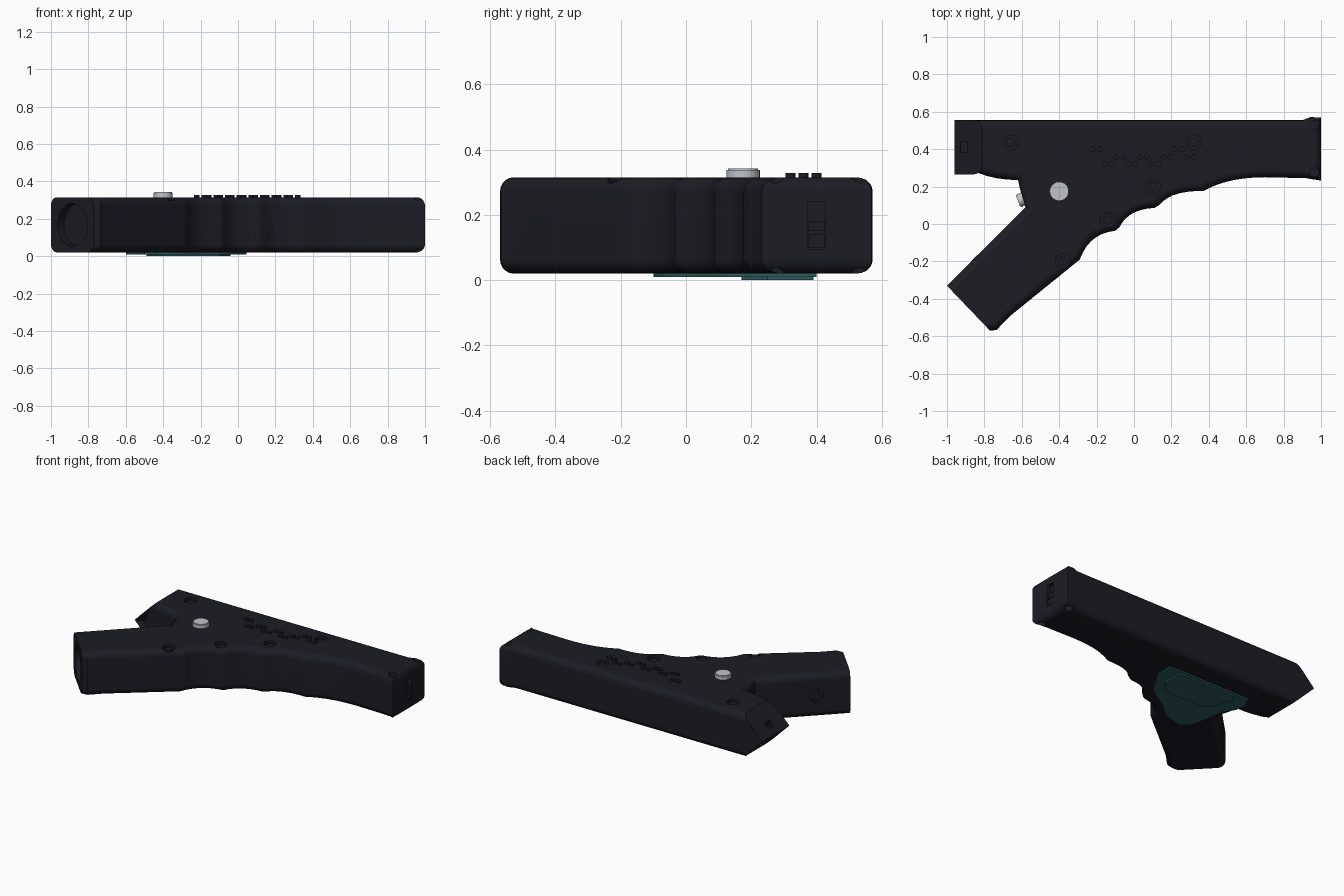
import bpy, bmesh, math
from mathutils import Vector, Matrix

old = bpy.data.objects.get("Cube")
if old:
    bpy.data.objects.remove(old, do_unlink=True)


def material(name, rgb, rough=0.5):
    m = bpy.data.materials.new(name)
    m.use_nodes = True
    m.diffuse_color = (*rgb, 1)
    b = m.node_tree.nodes["Principled BSDF"]
    b.inputs["Base Color"].default_value = (*rgb, 1)
    b.inputs["Roughness"].default_value = rough
    return m


DARK = material("charcoal plastic", (0.0115, 0.0115, 0.0185))
GREY = material("light grey", (0.52, 0.55, 0.58))
TEAL = material("dark teal", (0.025, 0.105, 0.11))
BOTTOM, TOP = 0.02, 0.315
MID = (BOTTOM + TOP) / 2


def finish(name, bm, mat, angle=35):
    bmesh.ops.recalc_face_normals(bm, faces=bm.faces)
    mesh = bpy.data.meshes.new(name)
    bm.to_mesh(mesh)
    bm.free()
    ob = bpy.data.objects.new(name, mesh)
    bpy.context.scene.collection.objects.link(ob)
    mesh.materials.append(mat)
    smooth(ob, angle)
    return ob


def smooth(ob, angle):
    bpy.ops.object.select_all(action='DESELECT')
    ob.select_set(True)
    bpy.context.view_layer.objects.active = ob
    bpy.ops.object.shade_smooth_by_angle(angle=math.radians(angle))


def curve(a, ctrl, b, n=7):
    """Quadratic arc from a towards b, leaving out b itself."""
    a, c, b = Vector(a), Vector(ctrl), Vector(b)
    return [tuple(a * (1 - t) ** 2 + c * 2 * t * (1 - t) + b * t * t)
            for t in (i / n for i in range(n))]


def prism(outline, z0, z1):
    bm = bmesh.new()
    f = bm.faces.new([bm.verts.new((x, y, z0)) for x, y in outline])
    ext = bmesh.ops.extrude_face_region(bm, geom=[f])
    bmesh.ops.translate(bm, vec=(0, 0, z1 - z0),
                        verts=[v for v in ext["geom"] if isinstance(v, bmesh.types.BMVert)])
    return bm


def cylinder(bm, centre, axis, r, depth, seg=24):
    rot = Vector(axis).to_track_quat('Z', 'Y').to_matrix().to_4x4()
    bmesh.ops.create_cone(bm, cap_ends=True, segments=seg, radius1=r, radius2=r,
                          depth=depth, matrix=Matrix.Translation(centre) @ rot)


def box(bm, centre, size):
    bmesh.ops.create_cube(bm, size=1, matrix=Matrix.Translation(centre) @ Matrix.Diagonal((*size, 1)))


# Body outline: straight back, flared end, finger grooves, angled grip, hooked rear
grip_end = [(-0.77, -0.57), (-1, -0.33)]
outline = [(-0.96, 0.555), (0.9, 0.555), (0.945, 0.572), (1, 0.568), (1, 0.232), (0.92, 0.245)]
outline += curve((0.7, 0.25), (0.5, 0.25), (0.37, 0.176))
outline += curve((0.37, 0.176), (0.2, 0.18), (0.137, 0.103)) + [(0.137, 0.103)]
outline += curve((0.11, 0.086), (-0.03, 0.08), (-0.078, -0.017)) + [(-0.078, -0.017)]
outline += curve((-0.1, -0.036), (-0.24, -0.05), (-0.29, -0.19))
outline += [(-0.29, -0.19), (-0.66, -0.49), (-0.735, -0.567)] + grip_end
outline += [(-0.58, 0.09), (-0.61, 0.19)]
outline += curve((-0.62, 0.235), (-0.74, 0.235), (-0.84, 0.275), 4)
outline += [(-0.84, 0.275), (-0.9, 0.285), (-0.96, 0.265)]

bm = prism(outline, BOTTOM, TOP)


def on_open_end(e):
    a, b = (v.co for v in e.verts)
    rear = max(a.x, b.x) < -0.95 and min(a.y, b.y) > 0.2
    butt = all(min((v.co.xy - Vector(p)).length for p in grip_end) < 0.01 for v in e.verts)
    return rear or butt


rim = [e for e in bm.edges
       if abs(e.verts[0].co.z - e.verts[1].co.z) < 1e-5 and not on_open_end(e)]
bmesh.ops.bevel(bm, geom=rim, offset=0.045, segments=5, profile=0.5,
                affect='EDGES', clamp_overlap=False)
# Wedge-shaped rear end: a ridge at half height, sloping back above and below
bmesh.ops.bisect_plane(bm, geom=bm.verts[:] + bm.edges[:] + bm.faces[:],
                       plane_co=(0, 0, MID), plane_no=(0, 0, 1))
for v in bm.verts:
    if v.co.y > 0.2 and v.co.x < -0.75:
        v.co.x = max(v.co.x, -0.96 + abs(v.co.z - MID))
bmesh.ops.remove_doubles(bm, verts=bm.verts, dist=0.0005)
body = finish("body", bm, DARK)

# Recesses: screw wells, grip socket, side jack and the two ports
cut = bmesh.new()
screws = [(-0.66, 0.435), (0.32, 0.435), (0.1, 0.2), (-0.14, 0.02), (-0.38, -0.2)]
for x, y in screws:
    cylinder(cut, (x, y, TOP), (0, 0, 1), 0.04, 0.05)
for y in (0.53, 0.275):
    cylinder(cut, (0.965, y, TOP), (0, 0, 1), 0.025, 0.07)
    cylinder(cut, (0.965, y, BOTTOM), (0, 0, 1), 0.025, 0.07)
cylinder(cut, (-0.885, -0.45, MID), (1, 1, 0), 0.115, 0.1, 40)
cylinder(cut, (-0.853, -0.183, MID), (1, -1, 0), 0.045, 0.05)
box(cut, (1, 0.4, 0.168), (0.05, 0.055, 0.145))
box(cut, (-0.91, 0.41, 0.222), (0.035, 0.055, 0.07))
cutter = finish("recess_cutter", cut, DARK)
cutter.hide_render = True
bpy.context.view_layer.objects.active = body
mod = body.modifiers.new("recesses", 'BOOLEAN')
mod.object = cutter
mod.solver = 'EXACT'
bpy.ops.object.select_all(action='DESELECT')
body.select_set(True)
bpy.ops.object.modifier_apply(modifier=mod.name)
bpy.data.objects.remove(cutter, do_unlink=True)
smooth(body, 48)
body.modifiers.new("even_shading", 'WEIGHTED_NORMAL').keep_sharp = True

# Screw heads, and the pieces inside the jack and ports
bm = bmesh.new()
for x, y in screws:
    cylinder(bm, (x, y, TOP - 0.02), (0, 0, 1), 0.025, 0.02, 16)
finish("screw_heads", bm, DARK)
bm = bmesh.new()
cylinder(bm, (-0.843, -0.193, MID), (1, -1, 0), 0.022, 0.03, 16)
finish("jack_pin", bm, DARK)
bm = bmesh.new()
box(bm, (0.985, 0.4, 0.12), (0.025, 0.05, 0.04))
box(bm, (0.982, 0.4, 0.165), (0.02, 0.05, 0.03))
finish("port_switch", bm, DARK)

# Raised grip bumps in a zigzag
bm = bmesh.new()
for i in range(9):
    x = -0.2 + 0.0625 * i
    for dx in (-0.02, 0.02):
        cylinder(bm, (x + dx, 0.4 if i in (0, 7) else (0.36, 0.32)[i % 2], TOP + 0.004),
                 (0, 0, 1), 0.015, 0.018, 14)
finish("grip_bumps", bm, DARK)

# Round thumb button on the top and trigger button in the crook
for name, centre, axis, r, depth in (
        ("thumb_button", (-0.4, 0.175, 0.325), (0, 0, 1), 0.051, 0.034),
        ("trigger_button", (-0.602, 0.13, MID), (-0.93, -0.36, 0), 0.036, 0.04)):
    bm = bmesh.new()
    cylinder(bm, centre, axis, r, depth, 32)
    bmesh.ops.bevel(bm, geom=[e for e in bm.edges if any(len(f.verts) > 4 for f in e.link_faces)],
                    offset=0.005, segments=2, affect='EDGES')
    finish(name, bm, GREY)

# Coloured cover plate underneath, with a plain raised panel
plate = [(0.045, 0.4), (-0.57, 0.4), (-0.6, 0.33), (-0.59, 0.26), (-0.54, 0.18),
         (-0.53, 0.08), (-0.5, -0.05), (-0.44, -0.1), (-0.36, -0.08)]
plate += curve((-0.3, -0.06), (-0.2, 0.04), (-0.14, 0.06), 4)
plate += curve((-0.14, 0.06), (-0.05, 0.1), (-0.015, 0.18), 4)
plate += [(-0.015, 0.18), (0.045, 0.28)]
finish("cover_plate", prism(plate, 0.01, 0.022), TEAL)
panel = [(-0.04, 0.39), (-0.46, 0.39), (-0.49, 0.35), (-0.44, 0.2), (-0.4, 0.17), (-0.1, 0.17), (-0.04, 0.25)]
finish("cover_panel", prism(panel, 0.0, 0.011), TEAL)
